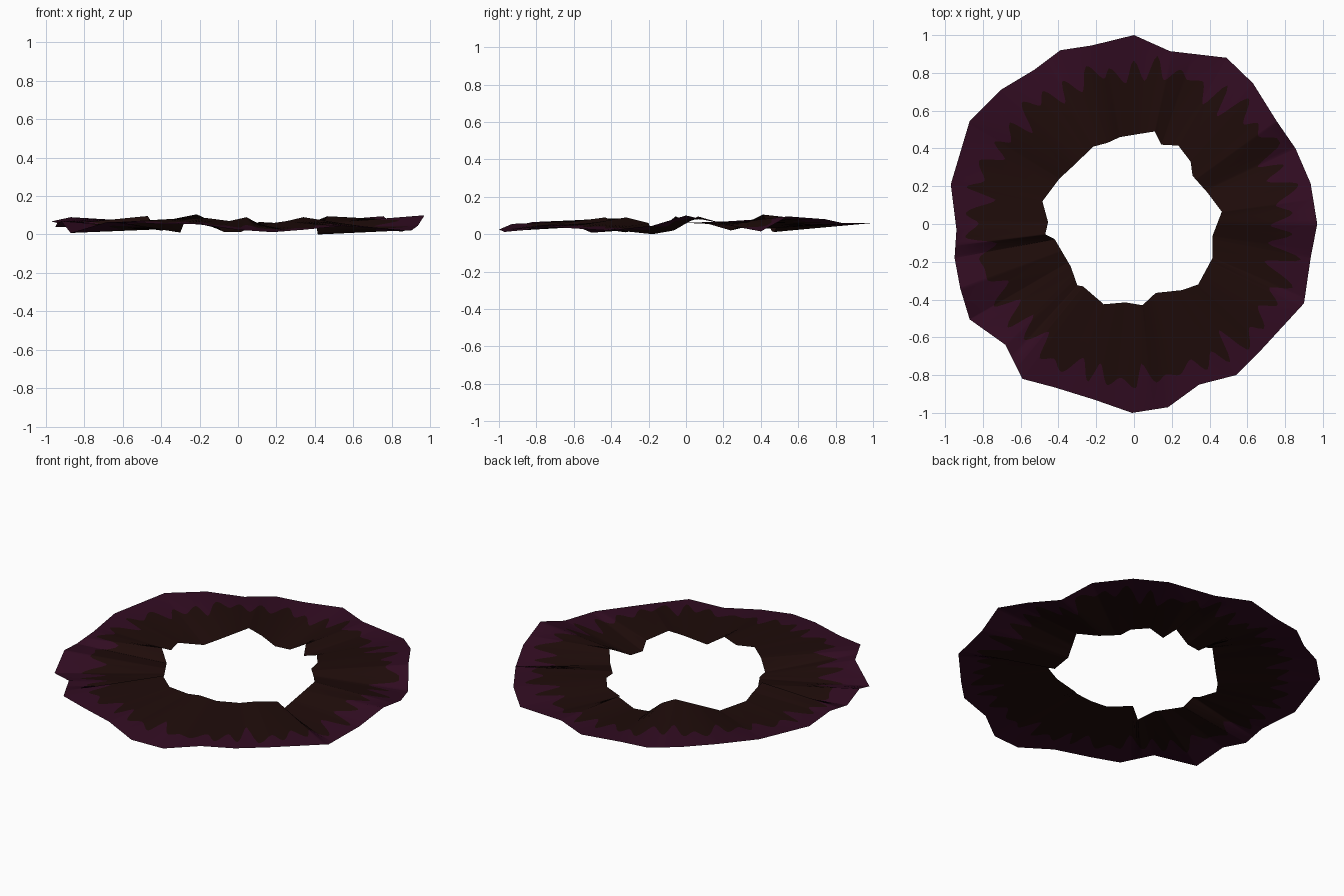
import bpy, bmesh, math, random
from mathutils import Vector

if "Cube" in bpy.data.objects:
    bpy.data.objects.remove(bpy.data.objects["Cube"])

random.seed(4)

# Rumpled rim profiles (x, y, z), listed counter-clockwise
outer_rim = [
    (.97, 0, .10), (.935, .215, .05), (.855, .40, .015), (.755, .545, .095),
    (.63, .745, .08), (.49, .88, .05), (.19, .915, .06), (0, 1, .06),
    (-.225, .945, .055), (-.39, .92, .054), (-.53, .815, .055), (-.705, .71, .08),
    (-.87, .545, .09), (-.97, .21, .068), (-.94, -.03, .06), (-.95, -.18, .04),
    (-.92, -.34, .07), (-.87, -.505, .008), (-.68, -.64, .065), (-.59, -.82, .065),
    (-.42, -.865, .055), (-.21, -.93, .055), (-.01, -1, .025), (.18, -.97, .012),
    (.345, -.85, .025), (.54, -.80, .044), (.675, -.665, .035), (.90, -.42, .02),
    (.935, -.18, .045)]
inner_rim = [
    (.465, .065, .095), (.39, .165, .065), (.31, .255, .06), (.30, .33, .065),
    (.235, .415, .06), (.145, .42, .03), (.11, .49, .065), (.015, .475, .012),
    (-.075, .46, .014), (-.14, .43, .07), (-.215, .41, .105), (-.33, .30, .05),
    (-.395, .24, .02), (-.485, .12, .055), (-.455, .01, .06), (-.47, -.055, .096),
    (-.42, -.08, .025), (-.335, -.225, .03), (-.30, -.325, .01), (-.27, -.33, .085),
    (-.16, -.425, .085), (-.045, -.415, .07), (.045, -.43, .09), (.115, -.365, .05),
    (.255, -.35, .07), (.34, -.32, .09), (.405, -.20, .06), (.415, -.18, 0),
    (.415, -.065, .02)]

TAU = math.tau


def angle(p):
    return math.atan2(p[1], p[0]) % TAU


def rim_point(rim, a):
    """Point where the ray at angle a crosses the rim polyline."""
    d = Vector((math.cos(a), math.sin(a)))
    for i, p in enumerate(rim):
        q = rim[(i + 1) % len(rim)]
        span = (angle(q) - angle(p)) % TAU
        if (a - angle(p)) % TAU <= span + 1e-7:
            p, q = Vector(p), Vector(q)
            cp = d.x * p.y - d.y * p.x
            cq = d.x * q.y - d.y * q.x
            t = cp / (cp - cq) if abs(cp - cq) > 1e-9 else 0
            return p.lerp(q, max(0, min(1, t)))
    return Vector(rim[0])


# Ragged colour edge: alternating rounded tips and notches round the ring
teeth = []
count = 42
for i in range(count):
    base = i * TAU / count
    teeth.append((base + random.uniform(-.025, .025), random.uniform(.71, .83)))
    teeth.append((base + TAU / count * random.uniform(.4, .6), random.uniform(.83, .91)))


def edge_radius(a):
    for i, (a0, r0) in enumerate(teeth):
        a1, r1 = teeth[(i + 1) % len(teeth)]
        span = (a1 - a0) % TAU
        off = (a - a0) % TAU
        if off <= span:
            t = off / span
            return r0 + (r1 - r0) * t * t * (3 - 2 * t)
    return .8


def material(name, rgb):
    m = bpy.data.materials.new(name)
    m.diffuse_color = (*rgb, 1)
    m.use_nodes = True
    m.node_tree.nodes["Principled BSDF"].inputs["Base Color"].default_value = m.diffuse_color
    return m


# Spoke angles: even steps plus every rim corner and every tooth
angles = [i * TAU / 360 for i in range(360)]
angles += [angle(p) for p in outer_rim + inner_rim]
angles += [a % TAU for a, _ in teeth]
angles = sorted(set(round(a, 4) for a in angles))

# Ring sheet: dark inner band and purple outer band
bm = bmesh.new()
spokes = []
for a in angles:
    pin, pout = rim_point(inner_rim, a), rim_point(outer_rim, a)
    rin, rout = pin.xy.length, pout.xy.length
    t = (min(edge_radius(a), rout - .05) - rin) / (rout - rin)
    spokes.append([bm.verts.new(p) for p in (pin, pin.lerp(pout, t), pout)])
for i, s in enumerate(spokes):
    n = spokes[(i + 1) % len(spokes)]
    for band in range(2):
        f = bm.faces.new((s[band], s[band + 1], n[band + 1], n[band]))
        f.material_index = band
        f.smooth = True
mesh = bpy.data.meshes.new("ragged_ring")
bm.to_mesh(mesh)
bm.free()
mesh.materials.append(material("dark_brown", (.0135, .0036, .0030)))
mesh.materials.append(material("dark_purple", (.0310, .0036, .0155)))
ring = bpy.data.objects.new("ragged_ring", mesh)
bpy.context.collection.objects.link(ring)
